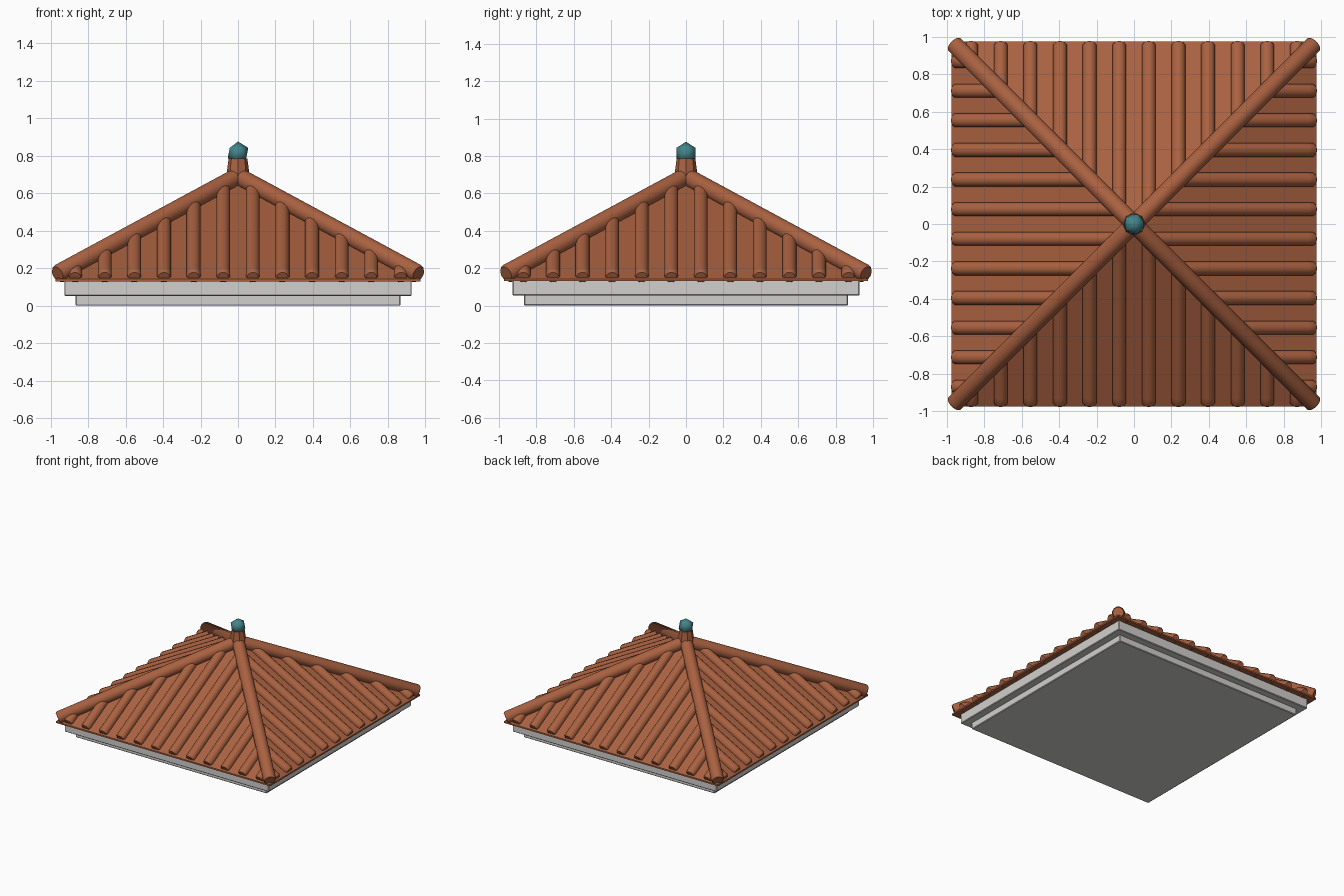
import bpy, bmesh, math
from mathutils import Vector, Matrix

cube = bpy.data.objects.get("Cube")
if cube:
    bpy.data.objects.remove(cube, do_unlink=True)


def material(name, rgb):
    m = bpy.data.materials.new(name)
    m.use_nodes = True
    m.diffuse_color = (*rgb, 1)
    m.node_tree.nodes["Principled BSDF"].inputs["Base Color"].default_value = (*rgb, 1)
    return m


CLAY = material("terracotta", (0.40, 0.12, 0.052))
STONE = material("pale stone", (0.64, 0.63, 0.61))
TEAL = material("teal glaze", (0.055, 0.23, 0.25))


def add_object(name, bm, mat, turn=0, smooth=True):
    bmesh.ops.recalc_face_normals(bm, faces=bm.faces)
    mesh = bpy.data.meshes.new(name)
    bm.to_mesh(mesh)
    bm.free()
    mesh.materials.append(mat)
    ob = bpy.data.objects.new(name, mesh)
    bpy.context.collection.objects.link(ob)
    ob.rotation_euler.z = turn
    if smooth:
        bpy.ops.object.select_all(action='DESELECT')
        ob.select_set(True)
        bpy.context.view_layer.objects.active = ob
        bpy.ops.object.shade_smooth_by_angle(angle=math.radians(50))
    return ob


def tube(bm, start, end, rings, sides=12):
    """Loft of circles along a line; rings are (distance from start, radius)."""
    start, end = Vector(start), Vector(end)
    axis = (end - start).normalized()
    side = axis.cross(Vector((0, 0, 1))).normalized()
    up = side.cross(axis)
    loops = []
    for dist, r in rings + [((end - start).length, rings[-1][1])]:
        c = start + axis * dist
        angles = [math.tau * (i + 0.5) / sides for i in range(sides)]
        loops.append([bm.verts.new(c + side * r * math.cos(a) + up * r * math.sin(a))
                      for a in angles])
    for a, b in zip(loops, loops[1:]):
        for i in range(sides):
            j = (i + 1) % sides
            bm.faces.new((a[i], a[j], b[j], b[i]))
    bm.faces.new(loops[0])
    bm.faces.new(loops[-1])


def slab(name, half, low, high):
    bm = bmesh.new()
    bmesh.ops.create_cube(bm, size=1, matrix=Matrix.Translation((0, 0, (low + high) / 2))
                          @ Matrix.Diagonal((2 * half, 2 * half, high - low, 1)))
    bmesh.ops.bevel(bm, geom=bm.edges[:], offset=0.005, segments=1, affect='EDGES')
    add_object(name, bm, STONE, smooth=False)


# Stepped stone cornice
slab("lower_cornice", 0.867, 0, 0.06)
slab("upper_cornice", 0.927, 0.053, 0.135)

# Pyramid roof with a thin vertical eave
HALF, EAVE, SLOPE = 0.973, 0.142, 0.54
bm = bmesh.new()
corners = [(-HALF, -HALF), (HALF, -HALF), (HALF, HALF), (-HALF, HALF)]
low = [bm.verts.new((x, y, EAVE - 0.012)) for x, y in corners]
high = [bm.verts.new((x, y, EAVE)) for x, y in corners]
apex = bm.verts.new((0, 0, EAVE + SLOPE * HALF))
bm.faces.new(low)
for i in range(4):
    j = (i + 1) % 4
    bm.faces.new((low[i], low[j], high[j], high[i]))
    bm.faces.new((high[i], high[j], apex))
add_object("roof_slopes", bm, CLAY, smooth=False)

# Rows of round tiles on each slope, and a ridge cap on each hip
for n, label in enumerate(("front", "left", "back", "right")):
    bm = bmesh.new()
    for k in range(12):
        x = (k - 5.5) * 0.158
        y0, y1 = -0.962, -abs(x)
        tube(bm, (x, y0, EAVE + SLOPE * (HALF + y0) + 0.004),
             (x, y1, EAVE + SLOPE * (HALF + y1) + 0.004),
             [(0, 0.03), (0.012, 0.038), (0.05, 0.038)])
    add_object(label + "_tile_rows", bm, CLAY, n * math.pi / 2)

    bm = bmesh.new()
    tube(bm, (0.963, -0.963, 0.17), (0, 0, 0.69),
         [(0, 0.04), (0.012, 0.048)])
    add_object(label + "_ridge_cap", bm, CLAY, n * math.pi / 2)

# Finial post and glazed knob
bm = bmesh.new()
bmesh.ops.create_cone(bm, cap_ends=True, segments=8, radius1=0.066, radius2=0.05,
                      depth=0.12, matrix=Matrix.Translation((0, 0, 0.725)))
add_object("finial_post", bm, CLAY, smooth=False)

bm = bmesh.new()
bmesh.ops.create_icosphere(bm, subdivisions=1, radius=0.061,
                           matrix=Matrix.Translation((0, 0, 0.815)))
add_object("finial_knob", bm, TEAL)
